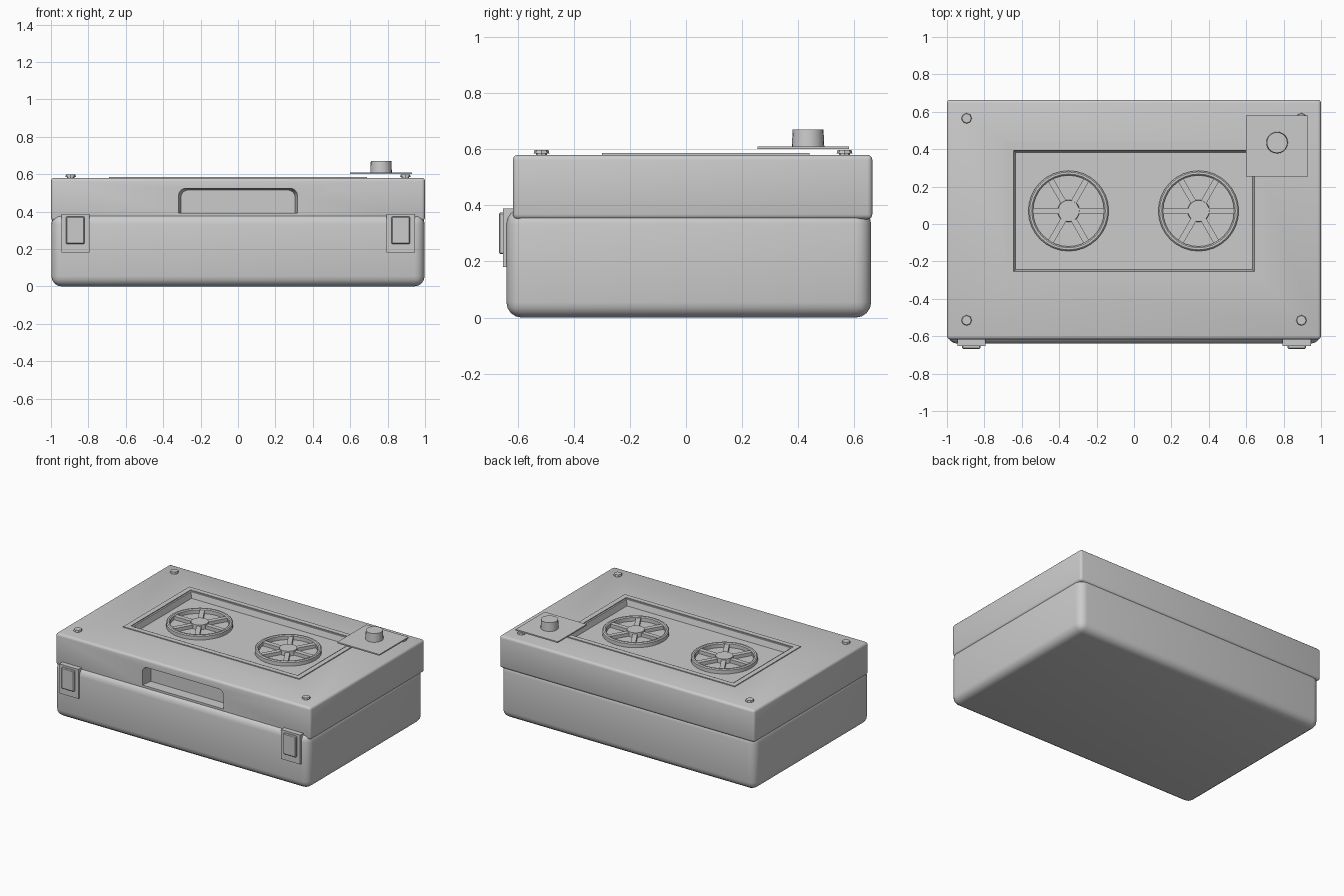
import bpy, bmesh
from math import pi, cos, sin
from mathutils import Matrix, Vector

if "Cube" in bpy.data.objects:
    bpy.data.objects.remove(bpy.data.objects["Cube"])

grey = bpy.data.materials.new("case_grey")
grey.use_nodes = True
tone = (0.6, 0.6, 0.6, 1)
grey.diffuse_color = tone
grey.node_tree.nodes["Principled BSDF"].inputs["Base Color"].default_value = tone


def finish(name, bm, smooth=True):
    mesh = bpy.data.meshes.new(name)
    bmesh.ops.recalc_face_normals(bm, faces=bm.faces)
    bm.to_mesh(mesh)
    bm.free()
    ob = bpy.data.objects.new(name, mesh)
    bpy.context.collection.objects.link(ob)
    mesh.materials.append(grey)
    if smooth:
        shade(ob)
    return ob


def activate(ob):
    bpy.ops.object.select_all(action='DESELECT')
    ob.select_set(True)
    bpy.context.view_layer.objects.active = ob


def shade(ob):
    activate(ob)
    bpy.ops.object.shade_smooth_by_angle(angle=0.6)


def add_box(bm, lo, hi):
    lo, hi = Vector(lo), Vector(hi)
    size = hi - lo
    mat = Matrix.Translation((lo + hi) / 2) @ Matrix.Diagonal((*size, 1))
    return bmesh.ops.create_cube(bm, size=1, matrix=mat)["verts"]


def box(name, lo, hi, bevel=0, segments=2):
    bm = bmesh.new()
    add_box(bm, lo, hi)
    if bevel:
        bmesh.ops.bevel(bm, geom=bm.edges[:], offset=bevel, segments=segments,
                        profile=0.5, affect='EDGES')
    return finish(name, bm)


def add_cylinder(bm, centre, r1, r2, z0, z1, sides):
    mat = Matrix.Translation((*centre, (z0 + z1) / 2))
    bmesh.ops.create_cone(bm, cap_ends=True, segments=sides, radius1=r1,
                          radius2=r2, depth=z1 - z0, matrix=mat)


def cut(ob, cutter):
    mod = ob.modifiers.new("cut", 'BOOLEAN')
    mod.operation, mod.solver, mod.object = 'DIFFERENCE', 'EXACT', cutter
    activate(ob)
    bpy.ops.object.modifier_apply(modifier=mod.name)
    bpy.data.objects.remove(cutter)
    shade(ob)


# Lower shell and lid
box("base_shell", (-0.998, -0.64, 0), (0.998, 0.66, 0.388), 0.055, 4)
lid = box("lid", (-1, -0.617, 0.35), (1, 0.664, 0.58), 0.018, 3)

# Sunken panel with slightly sloped walls
bm = bmesh.new()
verts = add_box(bm, (-0.655, -0.265, 0.54), (0.655, 0.405, 0.62))
for v in verts:
    if v.co.z < 0.58:
        v.co.x -= 0.022 * (1 if v.co.x > 0 else -1)
        v.co.y -= 0.022 * (1 if v.co.y > 0 else -1)
cut(lid, finish("panel_cutter", bm, False))

# Grip recess in the lid front, rounded and flared outwards
bm = bmesh.new()
add_box(bm, (-0.325, -0.66, 0.392), (0.325, -0.54, 0.53))
corners = [e for e in bm.edges
           if abs(e.verts[0].co.y - e.verts[1].co.y) > 0.05 and e.verts[0].co.z > 0.5]
bmesh.ops.bevel(bm, geom=corners, offset=0.04, segments=4, profile=0.5, affect='EDGES')
for v in bm.verts:
    if v.co.y > -0.6:
        v.co.x *= 0.94
        if v.co.z > 0.4:
            v.co.z -= 0.015
cut(lid, finish("grip_cutter", bm, False))

# Thin raised frame around the sunken panel
frame = box("panel_frame", (-0.69, -0.3, 0.575), (0.69, 0.44, 0.586))
cut(frame, box("frame_cutter", (-0.655, -0.265, 0.5), (0.655, 0.405, 0.7)))

# Two fans: ring, hub and six spokes
FAN_SIDES = 32
for name, cx in (("right_fan", -0.35), ("left_fan", 0.345)):
    cy, z0, z1 = 0.07, 0.535, 0.572
    bm = bmesh.new()
    profile = ((0.19, z0), (0.19, z1 - 0.006), (0.197, z1), (0.208, z1),
               (0.215, z1 - 0.006), (0.215, z0))
    rings = []
    for i in range(FAN_SIDES):
        a = 2 * pi * i / FAN_SIDES
        rings.append([bm.verts.new((cx + r * cos(a), cy + r * sin(a), z)) for r, z in profile])
    for i, ring in enumerate(rings):
        after = rings[(i + 1) % FAN_SIDES]
        for j in range(len(profile)):
            k = (j + 1) % len(profile)
            bm.faces.new((ring[j], ring[k], after[k], after[j]))
    add_cylinder(bm, (cx, cy), 0.06, 0.057, z0, z1, 20)
    for i in range(6):
        spoke = add_box(bm, (0.045, -0.016, z0), (0.195, 0.016, z1 - 0.008))
        turn = Matrix.Translation((cx, cy, 0)) @ Matrix.Rotation(i * pi / 3, 4, 'Z')
        bmesh.ops.transform(bm, matrix=turn, verts=spoke)
    finish(name, bm)

# Control plate and knob
box("control_plate", (0.6, 0.255, 0.6), (0.93, 0.58, 0.609))
bm = bmesh.new()
add_cylinder(bm, (0.765, 0.435), 0.058, 0.055, 0.605, 0.67, 20)
finish("control_knob", bm)

# Corner screws
for side, x in (("right", -0.895), ("left", 0.895)):
    for end, y in (("front", -0.515), ("back", 0.565)):
        bm = bmesh.new()
        add_cylinder(bm, (x, y), 0.02, 0.02, 0.57, 0.585, 8)
        add_cylinder(bm, (x, y), 0.028, 0.025, 0.585, 0.597, 8)
        finish(f"{side}_{end}_screw", bm)

# Front latches: backing plate and raised clasp
for side, x in (("right", -0.87), ("left", 0.87)):
    box(f"{side}_latch_plate", (x - 0.075, -0.653, 0.18), (x + 0.075, -0.61, 0.388))
    box(f"{side}_latch_clasp", (x - 0.05, -0.667, 0.226), (x + 0.05, -0.63, 0.374), 0.005, 1)
